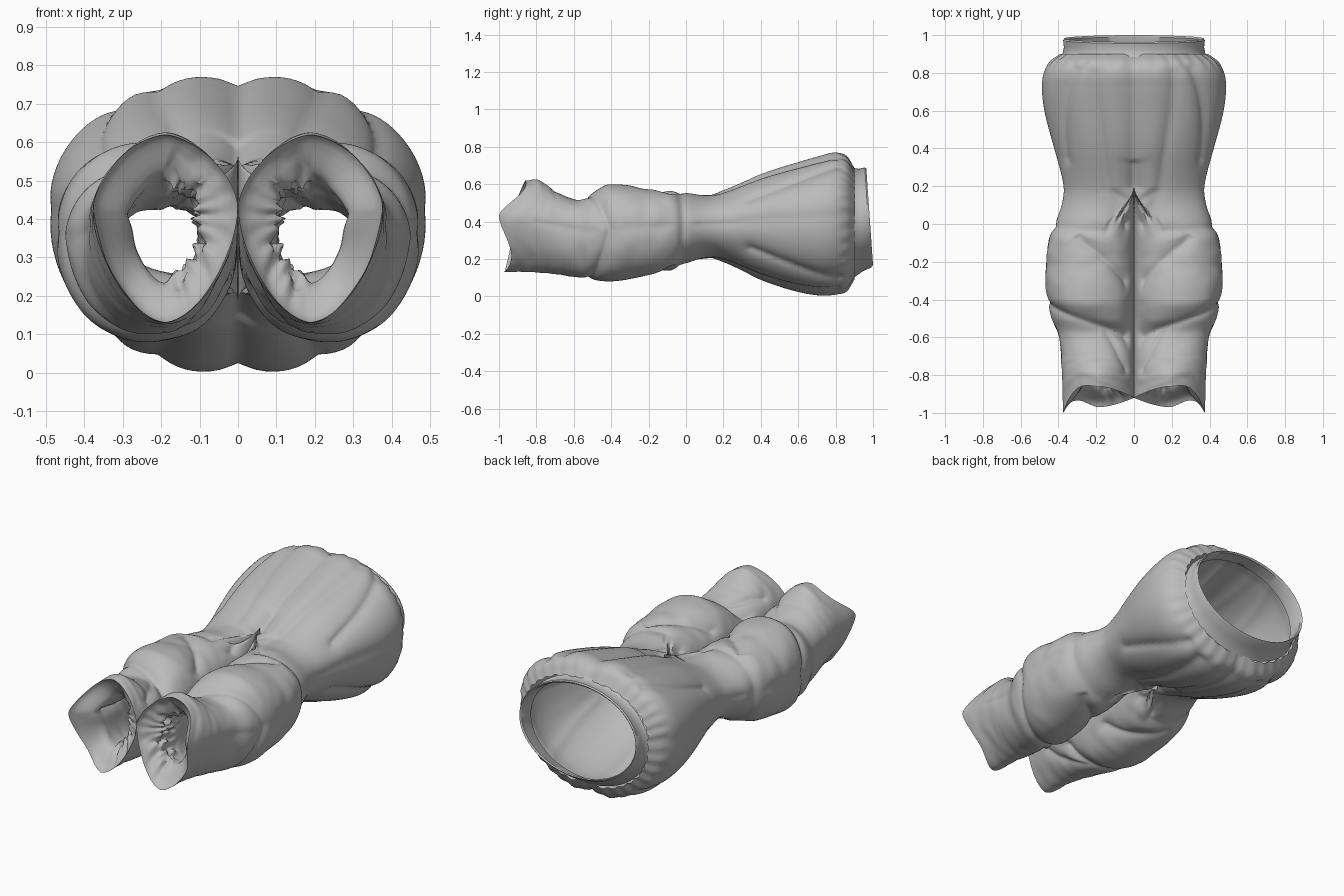
import bpy, bmesh, math
from mathutils import Vector, noise

cube = bpy.data.objects.get("Cube")
if cube:
    bpy.data.objects.remove(cube, do_unlink=True)

fabric = bpy.data.materials.new("grey_fabric")
fabric.use_nodes = True
grey = (0.5, 0.5, 0.5, 1)
fabric.diffuse_color = grey
fabric.node_tree.nodes["Principled BSDF"].inputs["Base Color"].default_value = grey

CROTCH = 0.2
SIDES = 144

# Outline along the length: y, half width, top, bottom, side seam height
OUTLINE = [
    (-1.0, .375, .62, .13, .43), (-.86, .38, .62, .13, .41), (-.7, .39, .56, .12, .38),
    (-.58, .405, .52, .095, .36), (-.5, .44, .565, .08, .35), (-.4, .47, .60, .08, .36),
    (-.2, .468, .575, .11, .37), (-.05, .45, .57, .14, .38), (0, .425, .56, .17, .38),
    (.1, .388, .555, .19, .385), (.2, .378, .58, .17, .39), (.4, .425, .66, .08, .41),
    (.6, .472, .72, .02, .42), (.72, .485, .755, 0, .425), (.8, .475, .772, .005, .43),
    (.86, .44, .75, .025, .43), (.9, .385, .685, .09, .42),
]

# Quilting seams: depth, then (angle from the outer side, y) points
SEAMS = [
    (.008, [(0, -.8), (0, .9)]),
    (.04, [(90, .2), (90, .9)]),
    (.06, [(90, .32), (90, .2), (112, .06)]),
    (.025, [(107, -.04), (68, .18), (65, .8)]),
    (.028, [(28, .35), (50, .82)]),
    (.025, [(68, .18), (140, 0)]),
    (.025, [(0, -.02), (107, -.04)]),
    (.03, [(72, -.07), (146, -.3)]),
    (.034, [(0, -.41), (70, -.5), (146, -.6)]),
    (.024, [(98, -.53), (146, -.8)]),
]


def outline(y):
    """Smooth interpolation of the outline table."""
    i = 0
    while i < len(OUTLINE) - 2 and OUTLINE[i + 1][0] < y:
        i += 1
    a, b = OUTLINE[i], OUTLINE[i + 1]
    before, after = OUTLINE[max(i - 1, 0)], OUTLINE[min(i + 2, len(OUTLINE) - 1)]
    span = b[0] - a[0]
    u = (y - a[0]) / span
    result = []
    for k in range(1, 5):
        ma = (b[k] - before[k]) / (b[0] - before[0]) * span
        mb = (after[k] - a[k]) / (after[0] - a[0]) * span
        d = b[k] - a[k]
        result.append(a[k] + u * (ma + u * (3 * d - 2 * ma - mb + u * (ma + mb - 2 * d))))
    return result


def smooth(low, high, v):
    v = min(max((v - low) / (high - low), 0), 1)
    return v * v * (3 - 2 * v)


def power(v, p):
    return math.copysign(abs(v) ** p, v)


def seam_field(angle, y):
    """Inward pull of the strongest seam, and the distance to the nearest."""
    pull, nearest = 0, 1
    scale = 0.0045 + 0.002 * smooth(.1, .5, y)
    p = Vector((angle * scale, y))
    for depth, points in SEAMS:
        for start, end in zip(points, points[1:]):
            a = Vector((start[0] * scale, start[1]))
            line = Vector((end[0] * scale, end[1])) - a
            t = min(max((p - a).dot(line) / line.length_squared, 0), 1)
            dist = (p - a - line * t).length
            pull = max(pull, depth * math.exp(-math.hypot(dist, .006) / .032))
            nearest = min(nearest, dist)
    return pull, nearest


def cuff_y(t):
    """Mouth of the leg: pointed at the outer, top and bottom corners."""
    c, s = math.cos(t), math.sin(t)
    tip = -1.0 if c > 0 else -.92
    pole = -.86 if s > 0 else -.97
    return tip * c * c + pole * s * s + .05 * math.sin(2 * t) ** 2 * (c > 0)


def trouser_point(t, y, lining):
    w, top, bottom, side = outline(y)
    c, s = math.cos(t), math.sin(t)
    leg = 1 - smooth(-.1, CROTCH, y)
    cuff = 1 - smooth(-.95, -.6, y)
    p = .92 + .3 * cuff
    hip_x = w * power(max(c, 0), .94)
    leg_x = w / 2 * (1 + power(c, p))
    x = hip_x + (leg_x - hip_x) * leg
    z = side + (top - side if s > 0 else side - bottom) * power(s, p)
    # pull the surface in along the seams and add soft gathers at the waist
    angle = abs(math.degrees(math.atan2(s, c)))
    pull, nearest = seam_field(angle, y)
    pull += .005 * math.sin(t * 34) * smooth(.8, .87, y) - .007 * smooth(.3, .6, y)
    pull += .004 * noise.noise(Vector((x * 9, y * 16, z * 9))) * smooth(-.1, .1, -y)
    # where the legs touch they press flat
    pull *= 1 - leg * (1 - smooth(-1, -.8, c))
    if lining:
        # the lining puffs inward between the same seams
        edge = smooth(-1, -.86, y) * smooth(.9, .8, y)
        puff = .6 + .4 * (1 - math.exp(-nearest / .05))
        crumple = 1 + .5 * cuff * smooth(.2, -.4, c) * noise.noise(Vector((x * 22, y * 22, z * 22)))
        pull += (.055 + .05 * leg) * edge * puff * crumple
    inward = Vector((w / 2 * leg - x, side - z))
    if inward.length > .01:
        inward *= min(pull / inward.length, .65)
        x += inward.x
        z += inward.y
    # stretch the leg end to the pointed cuff mouth
    if y < -.7:
        y = -.7 + (y + .7) * (cuff_y(t) + .7) / -.3
    if y > CROTCH - 1e-4 and c < 1e-4:
        x = 0
    return Vector((max(x, 0 if leg == 0 else .0008), y, z))


def finish(name, bm, angle):
    mesh = bpy.data.meshes.new(name)
    bm.to_mesh(mesh)
    bm.free()
    obj = bpy.data.objects.new(name, mesh)
    bpy.context.collection.objects.link(obj)
    mesh.materials.append(fabric)
    bpy.ops.object.select_all(action="DESELECT")
    obj.select_set(True)
    bpy.context.view_layer.objects.active = obj
    bpy.ops.object.shade_smooth_by_angle(angle=math.radians(angle))
    return obj


def loft(rows, keep=lambda row, i: True):
    bm = bmesh.new()
    n = len(rows[0])
    rings = [[bm.verts.new(p) for p in row] for row in rows]
    for r in range(len(rings) - 1):
        for i in range(n):
            j = (i + 1) % n
            if keep(r, i):
                bm.faces.new((rings[r][i], rings[r + 1][i], rings[r + 1][j], rings[r][j]))
    bmesh.ops.delete(bm, geom=[v for v in bm.verts if not v.link_faces], context="VERTS")
    return bm


# Padded trousers: lining and shell of one leg and half of the hips, mirrored
angles = [math.tau * i / SIDES for i in range(SIDES)]
levels = [(.9 - .02 * k, True) for k in range(95)]
levels += [(-1 + .01 * k, False) for k in range(191)]
rows = [[trouser_point(t, y, lining) for t in angles] for y, lining in levels]


def is_cloth(row, i):
    inner = SIDES // 4 <= i < SIDES * 3 // 4
    return not inner or max(levels[row][0], levels[row + 1][0]) < CROTCH + .001


trousers = finish("padded_trousers", loft(rows, is_cloth), 50)
mirror = trousers.modifiers.new("mirror", "MIRROR")
mirror.merge_threshold = .0005

# Waistband: a tilted band with a rounded rim and an inner face
BAND = [(0, .012), (.1, .004), (.5, -.004), (.9, 0), (1, -.006), (.9, -.014), (0, -.014)]
rows = []
for along, out in BAND:
    ring = []
    for t in angles:
        c, s = math.cos(t), math.sin(t)
        start, end = .888 - .004 * s, .982 - .018 * s
        z = .392 + .033 * along + (.29 - .025 * along + out) * s
        ring.append(Vector(((.375 + out) * c, start + (end - start) * along, z)))
    rows.append(ring)
finish("waistband", loft(rows), 40)
